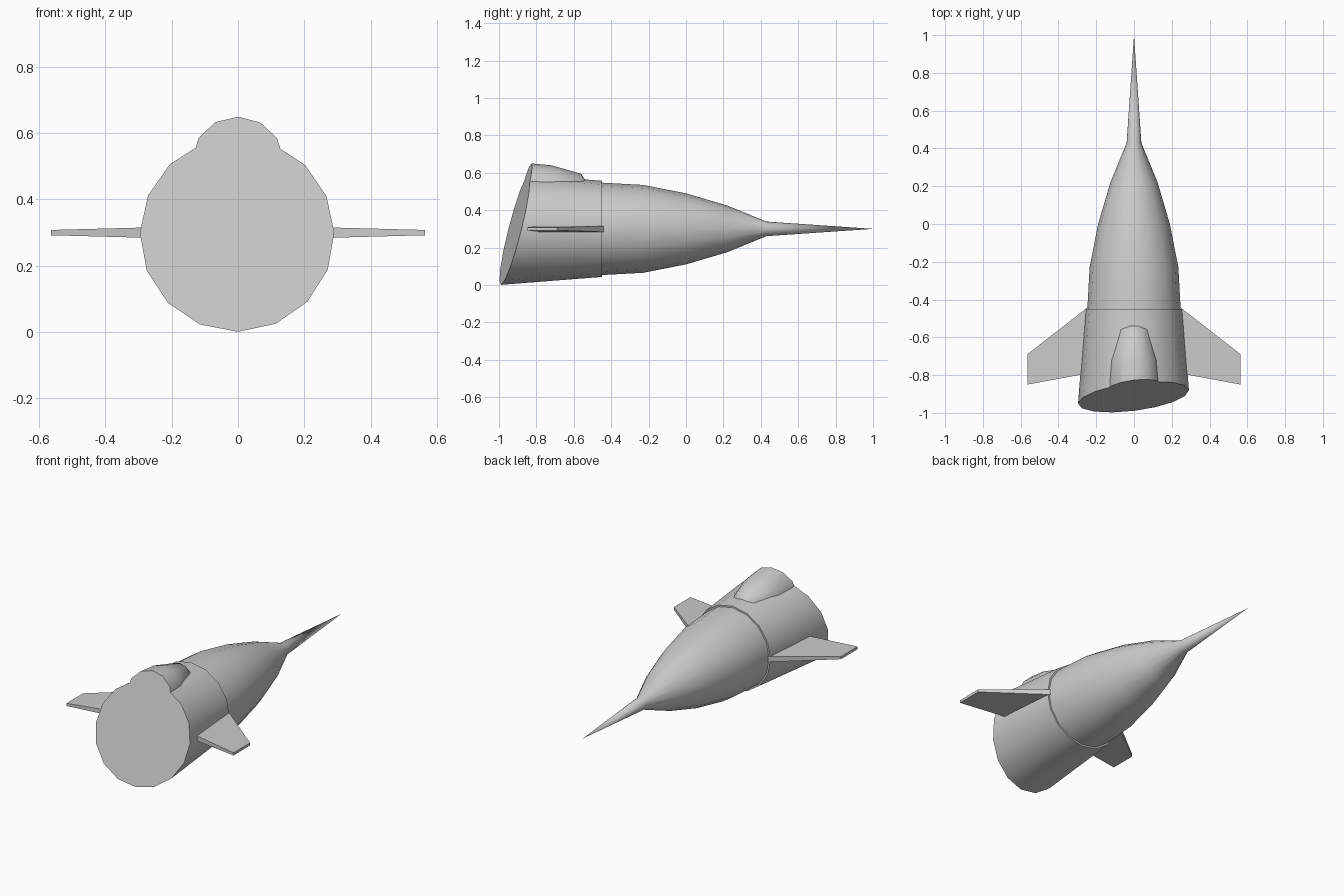
import bpy, bmesh, math
from mathutils import Vector

if "Cube" in bpy.data.objects:
    bpy.data.objects.remove(bpy.data.objects["Cube"])

grey = bpy.data.materials.new("plain grey")
grey.diffuse_color = (0.6, 0.6, 0.6, 1)
grey.use_nodes = True
grey.node_tree.nodes["Principled BSDF"].inputs["Base Color"].default_value = grey.diffuse_color

# slanted plane that slices off the rear end
CUT_POINT = Vector((0, -0.914, 0.3))
CUT_NORMAL = Vector((-0.12, 1, -0.2515)).normalized()


def finish(name, bm, angle):
    bmesh.ops.recalc_face_normals(bm, faces=bm.faces[:])
    mesh = bpy.data.meshes.new(name)
    bm.to_mesh(mesh)
    bm.free()
    mesh.materials.append(grey)
    obj = bpy.data.objects.new(name, mesh)
    bpy.context.collection.objects.link(obj)
    bpy.ops.object.select_all(action='DESELECT')
    obj.select_set(True)
    bpy.context.view_layer.objects.active = obj
    if angle:
        bpy.ops.object.shade_smooth_by_angle(angle=math.radians(angle))
    return obj


def lathe(name, profile, sides, zc, cut=False, wide=1.0):
    """Revolve (y, radius) pairs around a lengthwise axis at height zc."""
    bm = bmesh.new()
    rings = []
    for y, r in profile:
        if r == 0:
            rings.append([bm.verts.new((0, y, zc))])
        else:
            rings.append([bm.verts.new((wide * r * math.sin(2 * math.pi * k / sides), y,
                                        zc + r * math.cos(2 * math.pi * k / sides)))
                          for k in range(sides)])
    for a, b in zip(rings, rings[1:]):
        for k in range(sides):
            n = (k + 1) % sides
            if len(b) == 1:
                bm.faces.new((a[k], a[n], b[0]))
            else:
                bm.faces.new((a[k], a[n], b[n], b[k]))
    for ring in (rings[0], rings[-1]):
        if len(ring) > 1:
            bm.faces.new(ring)
    if cut:
        res = bmesh.ops.bisect_plane(bm, geom=bm.verts[:] + bm.edges[:] + bm.faces[:],
                                     plane_co=CUT_POINT, plane_no=CUT_NORMAL, clear_inner=True)
        edges = [e for e in res['geom_cut'] if isinstance(e, bmesh.types.BMEdge)]
        bmesh.ops.edgeloop_fill(bm, edges=edges)
    return finish(name, bm, 40)


# rear sleeve, flaring backwards to the slanted end
lathe("rear_body", [(-1.1, 0.308), (-0.45, 0.257)], 16, 0.3, cut=True)

# curved nose with a long spike
lathe("nose", [(-0.47, 0.248), (-0.45, 0.247), (-0.23, 0.235), (0.0, 0.19),
               (0.22, 0.125), (0.43, 0.039), (1.0, 0)], 16, 0.3)

# rounded hump on top, sliced flush with the rear
lathe("top_hump", [(-1.1, 0.131), (-0.84, 0.131), (-0.72, 0.12), (-0.56, 0.074),
                   (-0.51, 0)], 12, 0.52, cut=True, wide=1.05)

# tapered side wings
for side, name in ((1, "right_wing"), (-1, "left_wing")):
    bm = bmesh.new()
    plan = [(0.24, -0.437, 0.0165), (0.565, -0.69, 0.008),
            (0.565, -0.85, 0.008), (0.24, -0.79, 0.0165)]
    top = [bm.verts.new((side * x, y, 0.3 + t)) for x, y, t in plan]
    low = [bm.verts.new((side * x, y, 0.3 - t)) for x, y, t in plan]
    bm.faces.new(top)
    bm.faces.new(low[::-1])
    for k in range(4):
        n = (k + 1) % 4
        bm.faces.new((top[k], low[k], low[n], top[n]))
    finish(name, bm, 0)
